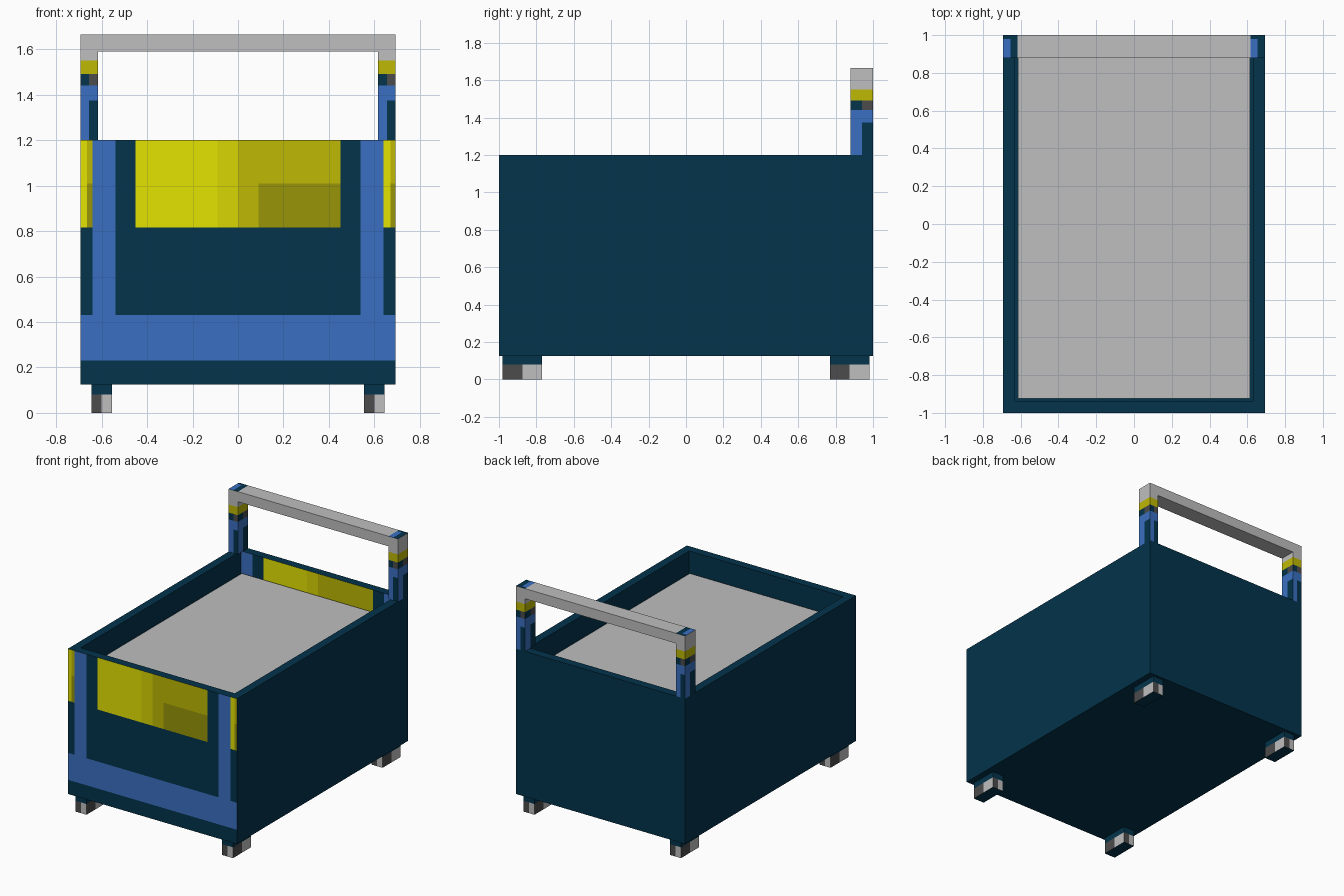
import bpy, bmesh
from mathutils import Vector

cube = bpy.data.objects.get("Cube")
if cube:
    bpy.data.objects.remove(cube, do_unlink=True)

PALETTE = {
    "navy": "03334b", "blue": "3a70c2", "bright yellow": "e3e302",
    "soft yellow": "d8d503", "mustard": "bfb905", "olive": "989507",
    "light grey": "bfbfbf", "dark grey": "4c4c4c",
}
NAMES = list(PALETTE)


def linear(h):
    c = int(h, 16) / 255
    return c / 12.92 if c <= 0.04045 else ((c + 0.055) / 1.055) ** 2.4


MATS = []
for name, code in PALETTE.items():
    m = bpy.data.materials.new(name)
    m.use_nodes = True
    rgba = [linear(code[i:i + 2]) for i in (0, 2, 4)] + [1]
    m.diffuse_color = rgba
    bsdf = m.node_tree.nodes["Principled BSDF"]
    bsdf.inputs["Base Color"].default_value = rgba
    bsdf.inputs["Roughness"].default_value = 1
    bsdf.inputs["Specular IOR Level"].default_value = 0
    m.roughness = 1
    m.specular_intensity = 0
    MATS.append(m)


def box(name, lo, hi, rule, cuts=((), (), ()), shape=None):
    """Box with optional reshaping, sliced along each axis and coloured by rule(centre, normal)."""
    lo, hi = Vector(lo), Vector(hi)
    bm = bmesh.new()
    bmesh.ops.create_cube(bm, size=1)
    for v in bm.verts:
        v.co = Vector([(lo[i] + hi[i]) / 2 + v.co[i] * (hi[i] - lo[i]) for i in range(3)])
    if shape:
        shape(bm)
    for axis, values in enumerate(cuts):
        normal = Vector([float(i == axis) for i in range(3)])
        for value in values:
            bmesh.ops.bisect_plane(bm, geom=bm.verts[:] + bm.edges[:] + bm.faces[:],
                                   plane_co=normal * value, plane_no=normal)
    bm.normal_update()
    for f in bm.faces:
        f.material_index = NAMES.index(rule(f.calc_center_median(), f.normal))
    mesh = bpy.data.meshes.new(name)
    bm.to_mesh(mesh)
    bm.free()
    for m in MATS:
        mesh.materials.append(m)
    ob = bpy.data.objects.new(name, mesh)
    bpy.context.collection.objects.link(ob)
    return ob


# Open tray body with a painted front and inner back wall
def hollow(bm):
    top = max(bm.faces, key=lambda f: f.calc_center_median().z)
    bmesh.ops.inset_region(bm, faces=[top], thickness=0.062, use_even_offset=True)
    recess = bmesh.ops.extrude_discrete_faces(bm, faces=[top])["faces"][0]
    for v in recess.verts:
        v.co.z = 1.035


def body_rule(c, n):
    x, z, ax = c.x, c.z, abs(c.x)
    if n.y > -0.5 or z < 0.23:
        return "navy"
    if z < 0.43 or 0.54 < ax < 0.64:
        return "blue"
    if z < 0.815 or 0.45 < ax < 0.54:
        return "navy"
    if ax > 0.64:
        right_half = x > 0.67 or -0.665 < x < 0
        if not right_half:
            return "bright yellow"
        return "olive" if z < 1.01 else "mustard"
    if x < -0.09:
        return "bright yellow"
    if x < 0:
        return "soft yellow"
    return "olive" if x > 0.09 and z < 1.01 else "mustard"


box("tray_body", (-0.693, -1, 0.125), (0.693, 1, 1.2), body_rule,
    ((-0.665, -0.64, -0.54, -0.45, -0.09, 0, 0.09, 0.45, 0.54, 0.64, 0.67),
     (), (0.23, 0.43, 0.815, 1.01)), hollow)

# Load panel lying in the tray
box("load_panel", (-0.615, -0.923, 1.02), (0.615, 0.923, 1.044), lambda c, n: "light grey")


def left_half(c, n, mid):
    """True on the left half of an upright face as seen from outside."""
    return (c - mid).dot(Vector((-n.y, n.x, 0))) < 0


# Handle posts, castors
def post_rule(mid):
    def rule(c, n):
        left = left_half(c, n, mid)
        if n.z > 0.5:
            return "blue" if c.x < mid.x and c.y < 0.98 else "navy"
        if c.z > 1.55:
            return "light grey"
        if c.z > 1.49:
            return "mustard"
        if c.z > 1.44:
            return "navy" if left else "dark grey"
        return "blue" if left or c.z > 1.375 else "navy"
    return rule


def castor_rule(mid):
    def rule(c, n):
        if c.z > 0.08 or abs(n.z) > 0.5:
            return "navy"
        return "dark grey" if left_half(c, n, mid) else "light grey"
    return rule


for sx, side in ((-1, "right"), (1, "left")):
    mid = Vector((sx * 0.655, 0.94, 0))
    box(side + "_handle_post", (mid.x - 0.038, 0.88, 1.2), (mid.x + 0.038, 1, 1.665),
        post_rule(mid), ((mid.x,), (mid.y, 0.98), (1.375, 1.44, 1.49, 1.55)))
    for sy, end in ((-1, "front"), (1, "back")):
        mid = Vector((sx * 0.6, sy * 0.875, 0))
        box(f"{end}_{side}_castor", (mid.x - 0.045, mid.y - 0.105, 0),
            (mid.x + 0.045, mid.y + 0.105, 0.125), castor_rule(mid),
            ((mid.x,), (mid.y,), (0.08,)))

# Push bar between the posts
box("push_bar", (-0.617, 0.88, 1.59), (0.617, 1, 1.665), lambda c, n: "light grey")
